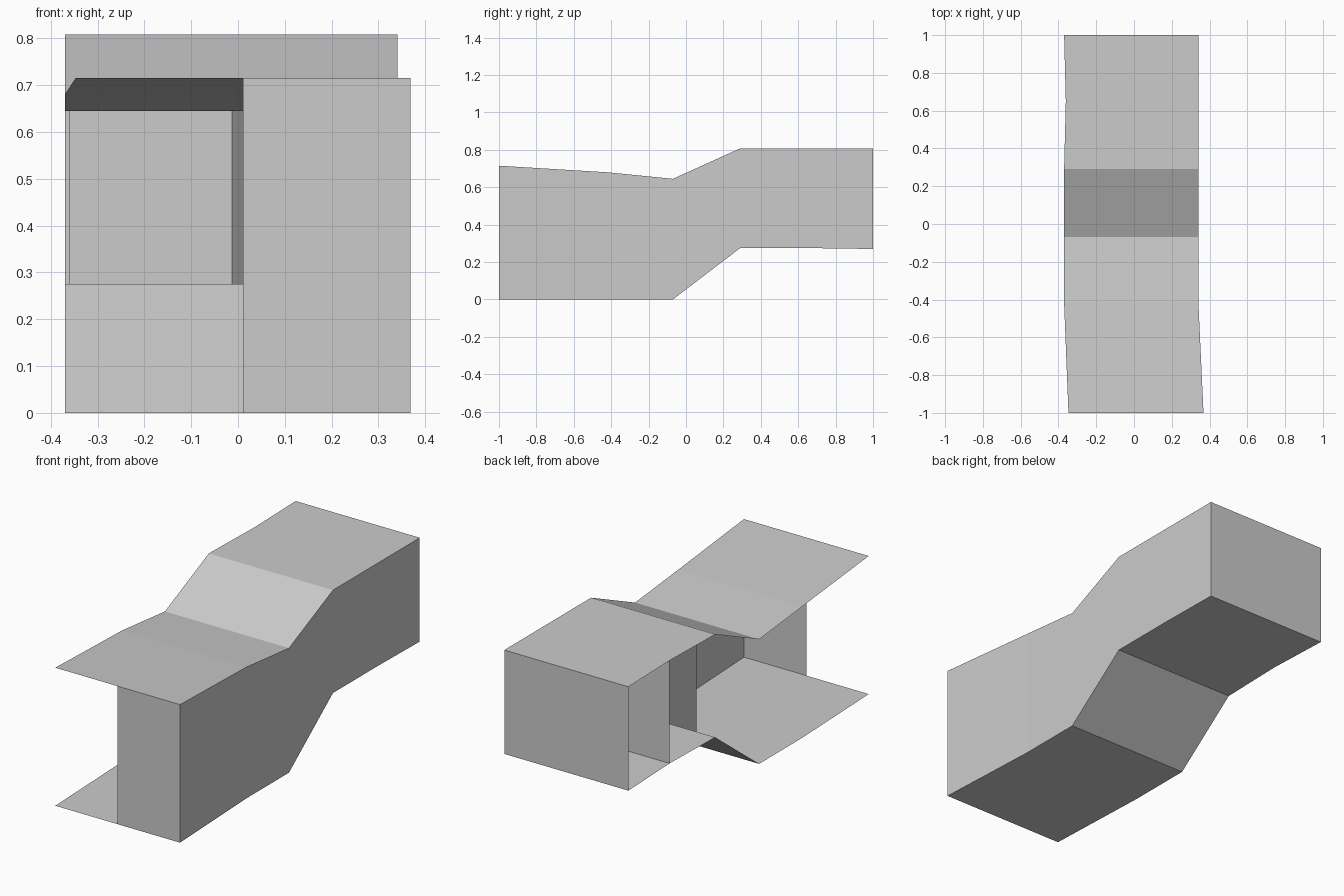
import bpy

cube = bpy.data.objects.get("Cube")
if cube:
    bpy.data.objects.remove(cube, do_unlink=True)

# One plain grey for the whole passage
grey = bpy.data.materials.new("plain grey")
grey.use_nodes = True
GREY = (0.6, 0.6, 0.6, 1)
grey.diffuse_color = GREY
grey.node_tree.nodes["Principled BSDF"].inputs["Base Color"].default_value = GREY

# Cross-sections from front to back: y, open side x, wall side x, floor z, roof z
SECTIONS = [
    (-1.00, -0.347, 0.368, 0.000, 0.715),
    (-0.42, -0.370, 0.341, 0.000, 0.680),
    (-0.07, -0.370, 0.341, 0.000, 0.645),
    (0.29, -0.370, 0.341, 0.275, 0.808),
    (0.65, -0.361, 0.341, 0.275, 0.808),
    (1.00, -0.370, 0.341, 0.270, 0.808),
]


def section_at(y):
    """Interpolate the cross-section at any depth."""
    for a, b in zip(SECTIONS, SECTIONS[1:]):
        if y <= b[0]:
            t = (y - a[0]) / (b[0] - a[0])
            return [p + (q - p) * t for p, q in zip(a, b)]


def sheet(name, edge_a, edge_b):
    """Thin sheet spanning two matching edge paths."""
    n = len(edge_a)
    faces = [(i, n + i, n + i + 1, i + 1) for i in range(n - 1)]
    mesh = bpy.data.meshes.new(name)
    mesh.from_pydata(list(edge_a) + list(edge_b), [], faces)
    mesh.materials.append(grey)
    obj = bpy.data.objects.new(name, mesh)
    bpy.context.collection.objects.link(obj)
    return obj


def upright(name, path):
    """Vertical partition from floor to roof along a plan path of (x, y)."""
    cuts = [(x, y, section_at(y)) for x, y in path]
    return sheet(name, [(x, y, s[4]) for x, y, s in cuts],
                 [(x, y, s[3]) for x, y, s in cuts])


# Long edges of the passage
floor_open = [(l, y, b) for y, l, r, b, t in SECTIONS]
floor_wall = [(r, y, b) for y, l, r, b, t in SECTIONS]
roof_open = [(l, y, t) for y, l, r, b, t in SECTIONS]
roof_wall = [(r, y, t) for y, l, r, b, t in SECTIONS]

# Stepped outer shell, open along one side
sheet("roof", roof_open, roof_wall)
sheet("floor", floor_wall, floor_open)
sheet("side_wall", roof_wall, floor_wall)

# End walls: half width in front, full width behind
MID = 0.011
front, back = SECTIONS[0], SECTIONS[-1]
upright("front_wall", [(MID, front[0]), (front[2], front[0])])
upright("back_wall", [(back[2], back[0]), (back[1], back[0])])

# Inner partitions around the recess
recess_y = 0.65
upright("recess_wall", [(section_at(recess_y)[1], recess_y), (-0.013, recess_y)])
upright("divider", [(-0.013, recess_y), (MID, 0.29), (MID, -0.07), (MID, -0.1)])
